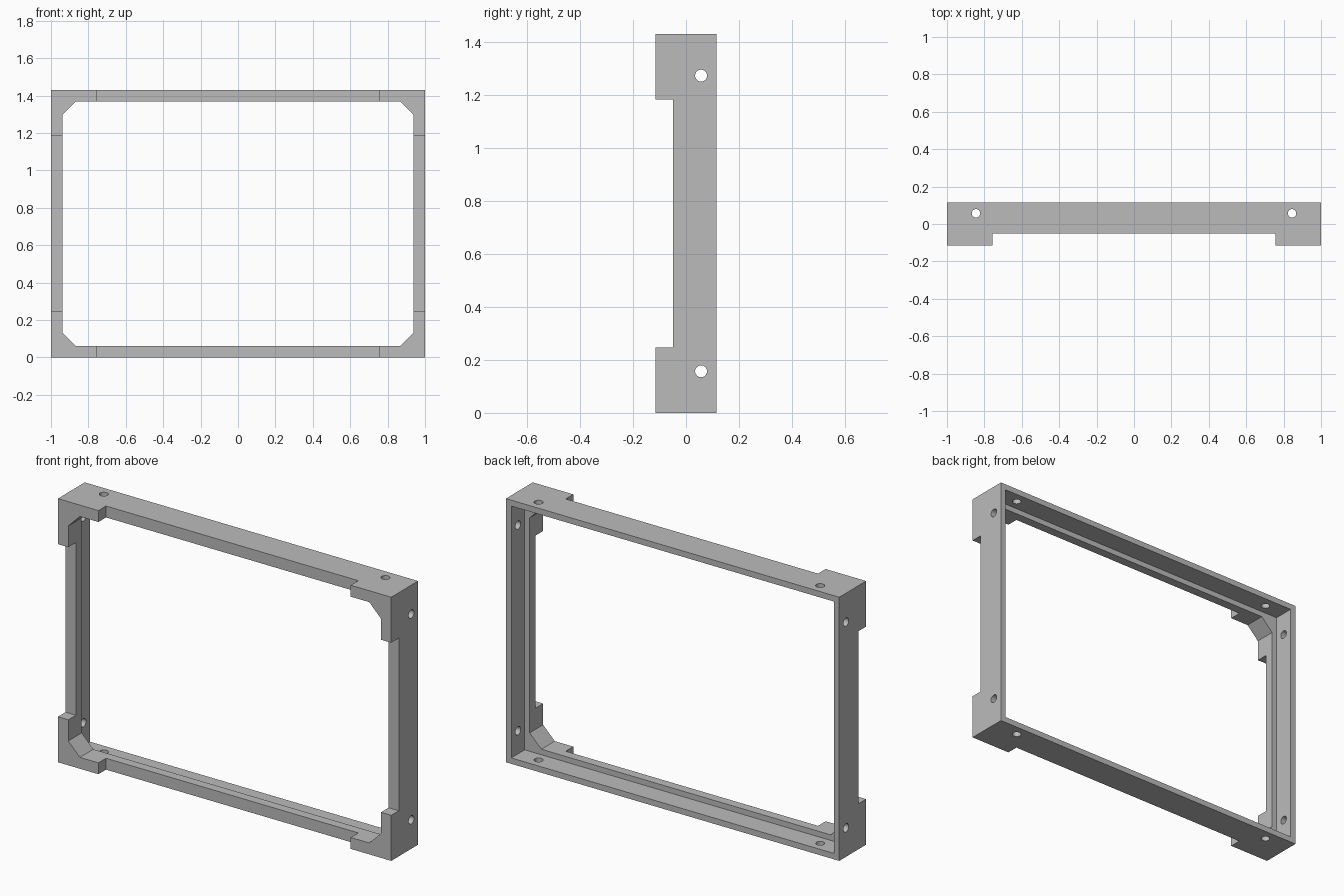
import bpy, bmesh, math
from mathutils import Matrix, Vector

if "Cube" in bpy.data.objects:
    bpy.data.objects.remove(bpy.data.objects["Cube"], do_unlink=True)

W, H, D = 1.0, 1.43, 0.115      # half width, height, half depth
RIM, WALL = 0.062, 0.032        # front lip width, rear wall thickness
CHAMFER = 0.07
STEP = -0.05                    # front plane of the rails between corner blocks
BLOCK_X, BLOCK_Z = 0.757, 0.247
HOLE_X, HOLE_Y, HOLE_Z, HOLE_R = 0.845, 0.057, 0.157, 0.0225

grey = bpy.data.materials.new("plain grey")
grey.use_nodes = True
colour = (0.5, 0.5, 0.5, 1)
grey.diffuse_color = colour
grey.node_tree.nodes["Principled BSDF"].inputs["Base Color"].default_value = colour


def make(name, bm):
    bmesh.ops.recalc_face_normals(bm, faces=bm.faces)
    mesh = bpy.data.meshes.new(name)
    bm.to_mesh(mesh)
    bm.free()
    mesh.materials.append(grey)
    ob = bpy.data.objects.new(name, mesh)
    bpy.context.collection.objects.link(ob)
    return ob


def box(name, lo, hi):
    bm = bmesh.new()
    lo, hi = Vector(lo), Vector(hi)
    place = Matrix.Translation((lo + hi) / 2) @ Matrix.Diagonal((*(hi - lo), 1))
    bmesh.ops.create_cube(bm, size=1, matrix=place)
    return make(name, bm)


def rod(name, centre, axis):
    bm = bmesh.new()
    turn = Vector(axis).to_track_quat('Z', 'Y').to_matrix().to_4x4()
    bmesh.ops.create_cone(bm, cap_ends=True, segments=32, radius1=HOLE_R, radius2=HOLE_R,
                          depth=3, matrix=Matrix.Translation(centre) @ turn)
    return make(name, bm)


def chamfered_opening(name):
    # octagonal prism running front to back
    x, z = W - RIM, H / 2 - RIM
    quarter = [(x, z - CHAMFER), (x - CHAMFER, z)]
    ring = (quarter + [(-a, b) for a, b in reversed(quarter)]
            + [(-a, -b) for a, b in quarter] + [(a, -b) for a, b in reversed(quarter)])
    bm = bmesh.new()
    face = bm.faces.new([bm.verts.new((a, -1, b + H / 2)) for a, b in ring])
    out = bmesh.ops.extrude_face_region(bm, geom=[face])
    verts = [v for v in out["geom"] if isinstance(v, bmesh.types.BMVert)]
    bmesh.ops.translate(bm, verts=verts, vec=(0, 2, 0))
    return make(name, bm)


# Solid block that becomes the frame
frame = box("display_frame", (-W, -D, 0), (W, D, H))

# Opening, rear recess and the front cuts that leave four corner blocks
cutters = [
    chamfered_opening("opening_cutter"),
    box("recess_cutter", (-W + WALL, 0, WALL), (W - WALL, 1, H - WALL)),
    box("rail_cutter", (-BLOCK_X, -1, -1), (BLOCK_X, STEP, 3)),
    box("post_cutter", (-2, -1, BLOCK_Z), (2, STEP, H - BLOCK_Z)),
]

# Screw holes through the rails and the posts
for x in (-HOLE_X, HOLE_X):
    cutters.append(rod("rail_hole_cutter", (x, HOLE_Y, H / 2), (0, 0, 1)))
for z in (HOLE_Z, H - HOLE_Z):
    cutters.append(rod("post_hole_cutter", (0, HOLE_Y, z), (1, 0, 0)))

for cutter in cutters:
    cutter.hide_render = True
    mod = frame.modifiers.new(cutter.name, 'BOOLEAN')
    mod.operation, mod.solver, mod.object = 'DIFFERENCE', 'EXACT', cutter

# Apply the cuts and remove the cutters
bpy.context.view_layer.update()
graph = bpy.context.evaluated_depsgraph_get()
result = bpy.data.meshes.new_from_object(frame.evaluated_get(graph))
frame.modifiers.clear()
frame.data = result
result.materials.clear()
result.materials.append(grey)
for poly in result.polygons:
    poly.material_index = 0
for cutter in cutters:
    bpy.data.objects.remove(cutter, do_unlink=True)

# Smooth hole walls, sharp edges elsewhere
bpy.ops.object.select_all(action='DESELECT')
frame.select_set(True)
bpy.context.view_layer.objects.active = frame
bpy.ops.object.shade_smooth_by_angle(angle=math.radians(30))
